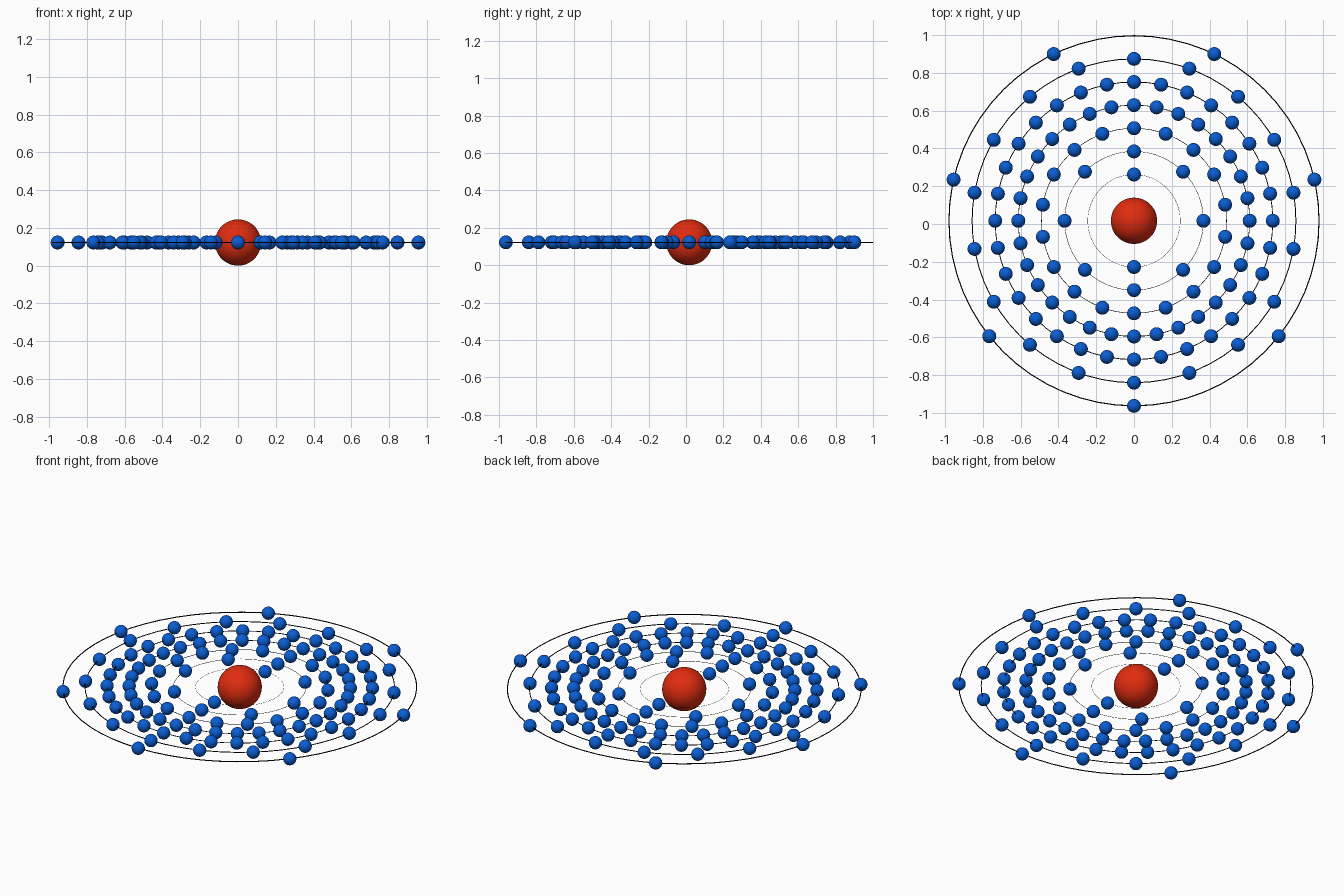
import bpy, math

if "Cube" in bpy.data.objects:
    bpy.data.objects.remove(bpy.data.objects["Cube"])

UNIT = 0.1225                 # nucleus radius and spacing between shells
BEAD = 0.3 * UNIT
CENTRE = (0.0, 0.017, UNIT)
SHELLS = [2, 8, 18, 32, 32, 18, 7]


def material(name, rgb):
    m = bpy.data.materials.new(name)
    m.diffuse_color = (*rgb, 1)
    m.use_nodes = True
    m.node_tree.nodes["Principled BSDF"].inputs["Base Color"].default_value = m.diffuse_color
    return m


def finish(obj, name, mat):
    obj.name = obj.data.name = name
    obj.data.materials.append(mat)
    bpy.ops.object.shade_smooth()
    return obj


red = material("red", (0.75, 0.025, 0.005))
blue = material("blue", (0.003, 0.11, 0.65))
black = material("black", (0.0, 0.0, 0.0))

# Nucleus
bpy.ops.mesh.primitive_uv_sphere_add(segments=48, ring_count=24, radius=UNIT, location=CENTRE)
finish(bpy.context.object, "nucleus", red)

bead_mesh = None
for i, count in enumerate(SHELLS):
    radius = UNIT * (i + 2)

    # Thin orbit ring, its thickness growing with its radius
    bpy.ops.mesh.primitive_torus_add(major_radius=radius, minor_radius=0.003 * radius,
                                     major_segments=64, minor_segments=10, location=CENTRE)
    finish(bpy.context.object, f"orbit_ring_{i + 1}", black)

    # Electrons evenly spaced, starting at the front (-y)
    for k in range(count):
        a = -math.pi / 2 + 2 * math.pi * k / count
        loc = (CENTRE[0] + radius * math.cos(a), CENTRE[1] + radius * math.sin(a), CENTRE[2])
        name = f"electron_{i + 1}_{k + 1}"
        if bead_mesh is None:
            bpy.ops.mesh.primitive_uv_sphere_add(segments=32, ring_count=16, radius=BEAD, location=loc)
            bead_mesh = finish(bpy.context.object, name, blue).data
            bead_mesh.name = "electron"
        else:
            obj = bpy.data.objects.new(name, bead_mesh)
            obj.location = loc
            bpy.context.collection.objects.link(obj)
